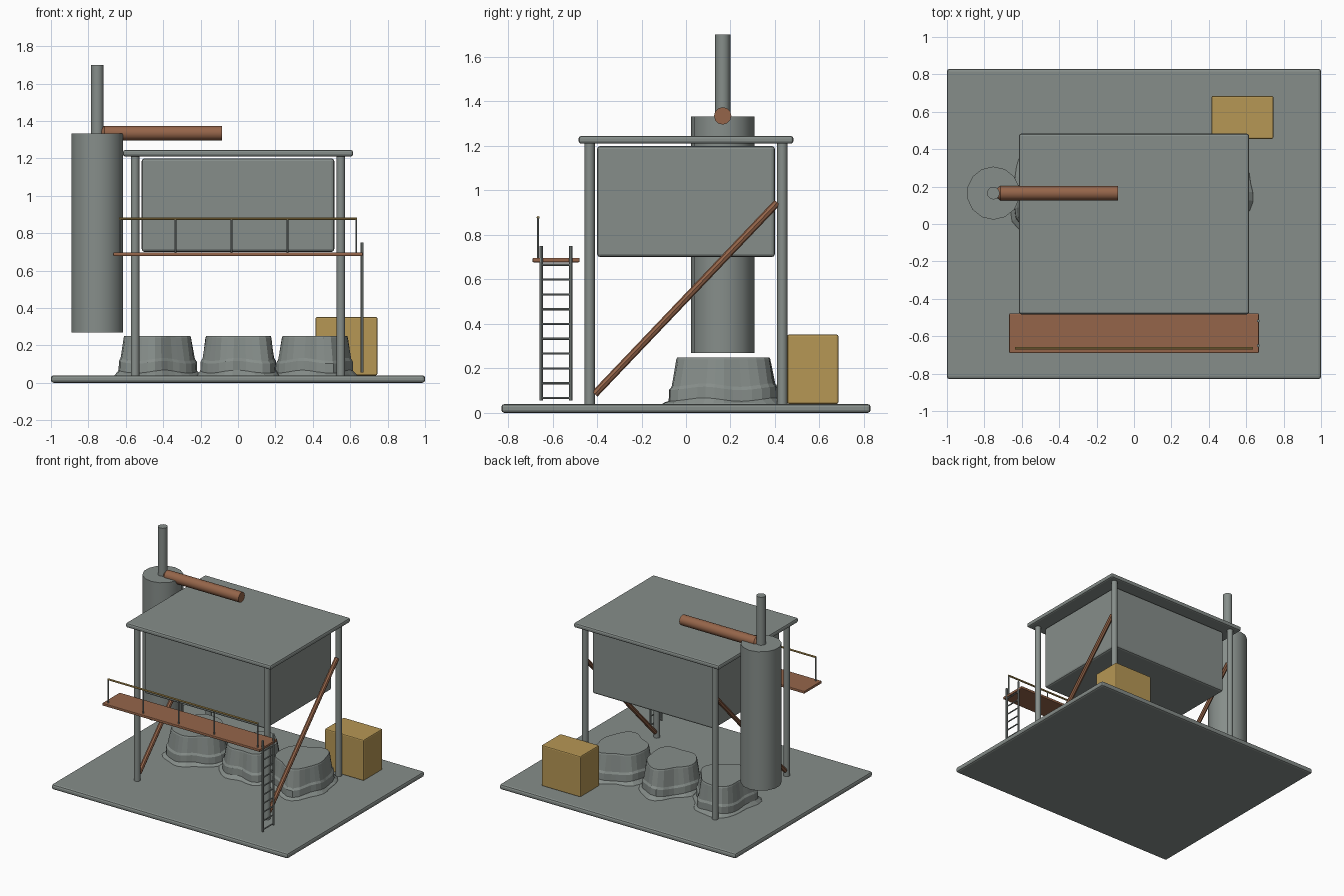
import bpy, math
from mathutils import Vector

if "Cube" in bpy.data.objects:
    bpy.data.objects.remove(bpy.data.objects["Cube"])


def material(name, rgb):
    m = bpy.data.materials.new(name)
    m.use_nodes = True
    col = (*rgb, 1)
    m.diffuse_color = col
    m.node_tree.nodes["Principled BSDF"].inputs["Base Color"].default_value = col
    return m


STEEL = material("weathered grey steel", (0.24, 0.27, 0.255))
RUST = material("rust brown", (0.30, 0.13, 0.068))
OCHRE = material("ochre paint", (0.47, 0.31, 0.09))


def box(name, lo, hi, mat, bevel=0.0, segments=2):
    lo, hi = Vector(lo), Vector(hi)
    bpy.ops.mesh.primitive_cube_add(size=1, location=(lo + hi) / 2)
    o = bpy.context.object
    o.name = name
    o.scale = hi - lo
    bpy.ops.object.transform_apply(location=False, rotation=False, scale=True)
    if bevel:
        b = o.modifiers.new("Bevel", 'BEVEL')
        b.width, b.segments = bevel, segments
    o.data.materials.append(mat)
    return o


def rod(name, a, b, r, mat, sides=12, r_start=None):
    a, b = Vector(a), Vector(b)
    d = b - a
    bpy.ops.mesh.primitive_cone_add(
        vertices=sides, radius1=r if r_start is None else r_start, radius2=r,
        depth=d.length, location=(a + b) / 2)
    o = bpy.context.object
    o.name = name
    o.rotation_euler = d.to_track_quat('Z', 'Y').to_euler()
    o.data.materials.append(mat)
    bpy.ops.object.shade_smooth_by_angle(angle=math.radians(35))
    return o


# Ground slab, raised hopper and roof
box("base_slab", (-1, -0.83, 0), (1, 0.83, 0.04), STEEL, 0.014)
box("hopper_box", (-0.515, -0.4, 0.70), (0.515, 0.4, 1.20), STEEL, 0.015)
box("roof_plate", (-0.615, -0.483, 1.21), (0.615, 0.483, 1.245), STEEL, 0.012)

# Corner legs and the diagonal brace on each end
for side, x in (("left", 0.55), ("right", -0.55)):
    for end, y in (("front", -0.433), ("back", 0.433)):
        rod(f"{end}_{side}_leg", (x, y, 0.03), (x, y, 1.22), 0.023, STEEL)
    rod(f"{side}_brace", (x, -0.41, 0.085), (x, 0.41, 0.945), 0.017, RUST, 8)

# Tank with vent stack and outlet pipe
tx, ty = -0.752, 0.165
rod("tank", (tx, ty, 0.27), (tx, ty, 1.333), 0.142, STEEL, 14)
rod("vent_stack", (tx, ty, 1.30), (tx, ty, 1.70), 0.034, STEEL)
rod("outlet_pipe", (-0.715, ty, 1.335), (-0.085, ty, 1.335), 0.039, RUST)
rod("outlet_pipe_neck", (tx, ty, 1.335), (-0.715, ty, 1.335), 0.039, RUST, r_start=0.008)

# Walkway and handrail
box("walkway", (-0.667, -0.69, 0.677), (0.667, -0.478, 0.697), RUST, 0.005)
rod("handrail", (-0.635, -0.665, 0.878), (0.635, -0.665, 0.878), 0.007, OCHRE, 8)
for i, x in enumerate((-0.632, -0.335, -0.035, 0.265, 0.632)):
    rod(f"handrail_post_{i + 1}", (x, -0.665, 0.69), (x, -0.665, 0.878), 0.005, STEEL, 8)

# Ladder
for name, y in (("front", -0.65), ("back", -0.518)):
    rod(f"ladder_{name}_rail", (0.664, y, 0.055), (0.664, y, 0.75), 0.008, STEEL, 8)
for i in range(10):
    z = 0.067 + i * 0.0665
    rod(f"ladder_rung_{i + 1}", (0.664, -0.65, z), (0.664, -0.518, z), 0.005, STEEL, 8)

# Storage crate
box("crate", (0.415, 0.455, 0.04), (0.745, 0.685, 0.352), OCHRE, 0.008)


# Lobed mounds: stacked rings with a spreading foot and a flat top
def mound(name, cx, cy, rx, ry, phase):
    n = 32
    rings = ((0.035, 1.22), (0.045, 1.18), (0.06, 1.08), (0.11, 1.07),
             (0.125, 1.02), (0.24, 0.93), (0.25, 0.91))
    verts, faces = [], []
    for k, (z, s) in enumerate(rings):
        for i in range(n):
            a = 2 * math.pi * i / n
            w = 1 + 0.10 * math.cos(3 * a + phase) + 0.05 * math.cos(5 * a + 2 * phase)
            ripple = 0.025 * math.sin(7 * a + phase) * (k < 5)
            q = s * (w + ripple)
            dz = 0.008 * math.sin(4 * a + phase) if 2 <= k <= 4 else 0
            verts.append((cx + rx * q * math.cos(a), cy + ry * q * math.sin(a), z + dz))
    for k in range(len(rings) - 1):
        for i in range(n):
            j = (i + 1) % n
            faces.append((k * n + i, k * n + j, (k + 1) * n + j, (k + 1) * n + i))
    top = (len(rings) - 1) * n
    faces.append(tuple(range(top, top + n)))
    faces.append(tuple(reversed(range(n))))
    me = bpy.data.meshes.new(name)
    me.from_pydata(verts, [], faces)
    me.materials.append(STEEL)
    o = bpy.data.objects.new(name, me)
    bpy.context.collection.objects.link(o)


mound("right_mound", -0.445, 0.17, 0.185, 0.21, 0.4)
mound("middle_mound", 0.01, 0.17, 0.185, 0.20, 1.9)
mound("left_mound", 0.42, 0.17, 0.19, 0.21, 3.3)
